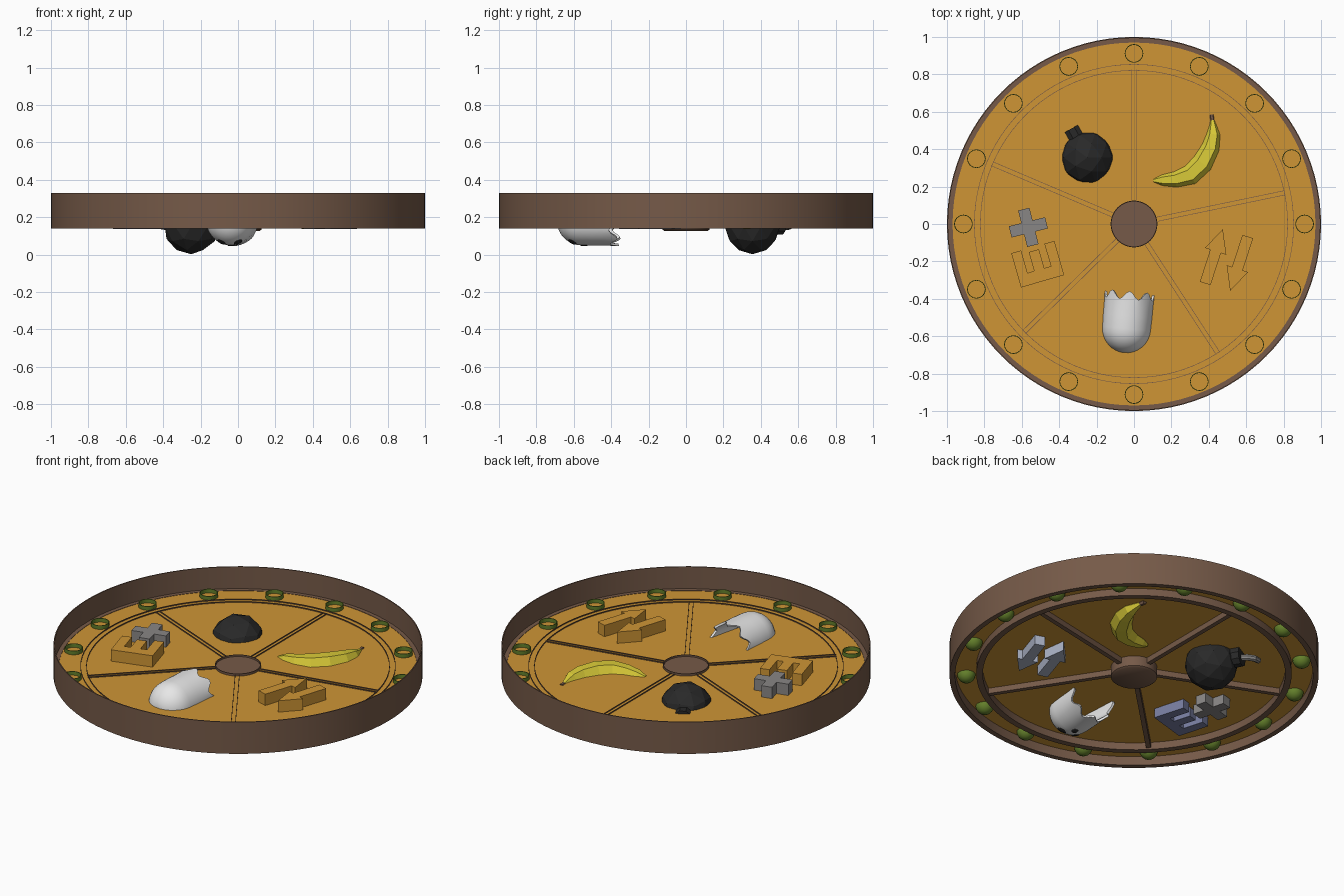
import bpy, bmesh, math
from mathutils import Vector, Matrix

if "Cube" in bpy.data.objects:
    bpy.data.objects.remove(bpy.data.objects["Cube"])

def material(name, r, g, b):
    m = bpy.data.materials.new(name)
    m.diffuse_color = (r, g, b, 1)
    m.use_nodes = True
    m.node_tree.nodes["Principled BSDF"].inputs["Base Color"].default_value = m.diffuse_color
    return m

ORANGE = material("orange_panel", .62, .30, .036)
BROWN = material("brown_wood", .18, .102, .065)
GREEN = material("olive_green", .13, .22, .025)
YELLOW = material("banana_yellow", .70, .60, .04)
BLACK = material("near_black", .022, .022, .022)
WHITE = material("off_white", .82, .82, .82)
GRAY = material("mid_gray", .25, .24, .235)
STEEL = material("pale_steel", .42, .46, .58)
SLATE = material("slate_blue", .19, .21, .36)
DISC_Z = .195

def finish(name, bm, mat, smooth=True, recalc=True):
    if recalc:
        bmesh.ops.recalc_face_normals(bm, faces=bm.faces)
    me = bpy.data.meshes.new(name)
    bm.to_mesh(me)
    bm.free()
    ob = bpy.data.objects.new(name, me)
    bpy.context.collection.objects.link(ob)
    me.materials.append(mat)
    if smooth:
        bpy.ops.object.select_all(action='DESELECT')
        ob.select_set(True)
        bpy.context.view_layer.objects.active = ob
        bpy.ops.object.shade_smooth_by_angle(angle=math.radians(40))
    return ob

def lathe(name, profile, segs, mat, closed=False, at=(0, 0, 0)):
    """Spin an (r, z) profile about z."""
    bm = bmesh.new()
    vs = [bm.verts.new((r, 0, z)) for r, z in profile]
    n = len(vs)
    es = [bm.edges.new((vs[i], vs[(i + 1) % n])) for i in range(n if closed else n - 1)]
    bmesh.ops.spin(bm, geom=vs + es, cent=(0, 0, 0), axis=(0, 0, 1),
                   angle=2 * math.pi, steps=segs, use_duplicate=False)
    bmesh.ops.remove_doubles(bm, verts=bm.verts, dist=1e-5)
    bmesh.ops.translate(bm, vec=at, verts=bm.verts)
    return finish(name, bm, mat)

def prism(name, pts, z0, z1, mat, angle=0, at=(0, 0)):
    """Extrude a flat outline, turned by angle (degrees) and moved to at."""
    bm = bmesh.new()
    f = bm.faces.new([bm.verts.new((x, y, z0)) for x, y in pts])
    ex = bmesh.ops.extrude_face_region(bm, geom=[f])
    top = [v for v in ex['geom'] if isinstance(v, bmesh.types.BMVert)]
    bmesh.ops.translate(bm, vec=(0, 0, z1 - z0), verts=top)
    bm.transform(Matrix.Translation((*at, 0)) @ Matrix.Rotation(math.radians(angle), 4, 'Z'))
    return finish(name, bm, mat, smooth=False)

def sweep(name, path, sides, mat, smooth=False):
    """Tube through (x, y, z, radius) points."""
    bm = bmesh.new()
    rings = []
    for i, (x, y, z, r) in enumerate(path):
        a = Vector(path[max(i - 1, 0)][:3])
        b = Vector(path[min(i + 1, len(path) - 1)][:3])
        t = (b - a).normalized()
        s = t.cross(Vector((0, 0, 1))).normalized()
        u = s.cross(t)
        c = Vector((x, y, z))
        rings.append([bm.verts.new(c + r * (math.cos(k) * s + math.sin(k) * u))
                      for k in (2 * math.pi * j / sides for j in range(sides))])
    for p, q in zip(rings, rings[1:]):
        for j in range(sides):
            k = (j + 1) % sides
            bm.faces.new((p[j], p[k], q[k], q[j]))
    bm.faces.new(rings[0])
    bm.faces.new(rings[-1])
    return finish(name, bm, mat, smooth)

# Wheel: outer wall with bottom lip, panel, inner ring, hub
lathe("outer_wall", [(.97, .199), (.97, .14), (1, .14), (1, .33), (.994, .33), (.994, .199)],
      96, BROWN, closed=True)
lathe("panel", [(0, .193), (.996, .193), (.996, .197), (0, .197)], 96, ORANGE)
lathe("inner_ring_front", [(.82, .195), (.82, .15), (.855, .15), (.855, .195)], 96, BROWN, closed=True)
for nm, r in (("inner_ring_lip_a", .82), ("inner_ring_lip_b", .852)):
    lathe(nm, [(r, .19), (r + .003, .19), (r + .003, .203), (r, .203)], 96, BROWN, closed=True)
lathe("hub", [(0, .125), (.115, .125), (.125, .133), (.125, .21), (.12, .21), (.12, .2), (0, .2)],
      48, BROWN)

# Spokes: bar on the front, two thin edges on the back
for i, deg in enumerate((90, 157, 224.5, 303, 11.7)):
    def bar(nm, y0, y1, z0, z1):
        prism(f"{nm}_{i}", [(.12, y0), (.825, y0), (.825, y1), (.12, y1)], z0, z1, BROWN, deg)
    bar("spoke", -.013, .013, .16, .195)
    bar("spoke_edge_a", -.013, -.010, .19, .203)
    bar("spoke_edge_b", .010, .013, .19, .203)

# Domed studs around the rim, open at the back
for i in range(16):
    a = math.radians(22.5 * i)
    prof = [(.05 * math.sin(t), -.05 * math.cos(t)) for t in (math.pi / 2 * k / 5 for k in range(6))]
    prof += [(.05, .025), (.046, .025), (.046, 0)]
    lathe(f"stud_{i}", prof, 16, GREEN, at=(.912 * math.cos(a), .912 * math.sin(a), DISC_Z))

# Bomb: faceted ball, neck and fuse
bm = bmesh.new()
bmesh.ops.create_icosphere(bm, subdivisions=2, radius=.148)
bmesh.ops.translate(bm, vec=(-.25, .355, .15), verts=bm.verts)
finish("bomb_ball", bm, BLACK, smooth=False)
sweep("bomb_neck", [(-.29, .43, .16, .056), (-.335, .51, .16, .056)], 10, BLACK)
sweep("bomb_fuse", [(-.33, .50, .155, .018), (-.355, .535, .15, .018),
                    (-.39, .55, .15, .018), (-.43, .54, .155, .016)], 8, GRAY)

# Banana
sweep("banana", [(.105, .232, .19, .012), (.15, .234, .19, .033), (.22, .238, .19, .046),
                 (.30, .262, .19, .058), (.365, .325, .19, .060), (.41, .41, .19, .052),
                 (.425, .48, .19, .040), (.422, .53, .19, .022), (.419, .56, .19, .012)], 6, YELLOW)
sweep("banana_stem", [(.419, .555, .19, .014), (.415, .585, .19, .014)], 6, BROWN)

# Arrow pair, comb block and cross: coloured fronts, raised backs
ARROW = [(-.15, -.03), (.03, -.03), (.03, -.06), (.155, 0), (.03, .06), (.03, .03), (-.15, .03)]
COMB = [(-.12, -.095), (.12, -.095), (.12, .095), (.065, .095), (.065, -.03), (.028, -.03),
        (.028, .075), (-.028, .075), (-.028, -.03), (-.065, -.03), (-.065, .095), (-.12, .095)]
w, l = .031, .1
CROSS = [(-w, -l), (w, -l), (w, -w), (l, -w), (l, w), (w, w), (w, l), (-w, l),
         (-w, w), (-l, w), (-l, -w), (-w, -w)]
for nm, shape, front, back, ang, at in (
        ("arrow_up", ARROW, STEEL, ORANGE, 72, (.427, -.175)),
        ("arrow_down", ARROW, STEEL, ORANGE, 252, (.562, -.21)),
        ("comb_block", COMB, SLATE, ORANGE, 16, (-.515, -.215)),
        ("cross", CROSS, GRAY, GRAY, 14, (-.565, -.018))):
    prism(nm + "_front", shape, .137, DISC_Z, front, ang, at)
    prism(nm + "_back", shape, DISC_Z, .265, back, ang, at)

# Ghost: rounded head toward -y, hollow wavy hem toward +y, face on the underside
G = Matrix.Translation((-.04, -.56, .18)) @ Matrix.Rotation(math.radians(-5), 4, 'Z')
R, N = .13, 48
bm = bmesh.new()
rows = []
prof = [(R * math.sin(t), -R * math.cos(t), 0) for t in (math.pi / 2 * k / 8 for k in range(1, 9))]
prof += [(.132, .07, 0), (.132, .12, .35), (.134, .18, 1), (.122, .178, 1), (.11, .10, .2), (.09, -.03, 0)]
for r, y, wave in prof:
    rows.append([])
    for j in range(N):
        a = 2 * math.pi * j / N
        yy = y + wave * .022 * math.cos(8 * a)
        rows[-1].append(bm.verts.new((r * math.cos(a), yy, r * math.sin(a))))
for p, q in zip(rows, rows[1:]):
    for j in range(N):
        k = (j + 1) % N
        bm.faces.new((p[j], p[k], q[k], q[j]))
bm.faces.new(rows[0])
bm.faces.new(rows[-1])
bm.transform(G)
finish("ghost_body", bm, WHITE)

# Ghost eyes and mouth: small flattened discs on the underside of the head
for nm, x, y, s in (("ghost_eye_left", -.045, -.045, .022), ("ghost_eye_right", .045, -.045, .022),
                    ("ghost_mouth", 0, .015, .018)):
    z = -math.sqrt(R * R - x * x - min(y, 0) ** 2)
    nrm = Vector((x, min(y, 0), z)).normalized()
    bm = bmesh.new()
    bmesh.ops.create_uvsphere(bm, u_segments=16, v_segments=8, radius=1)
    bm.transform(G @ Matrix.Translation((x, y, z)) @ nrm.to_track_quat('Z', 'Y').to_matrix().to_4x4()
                 @ Matrix.Diagonal((s, s * 1.2, .005, 1)))
    finish(nm, bm, BLACK)
